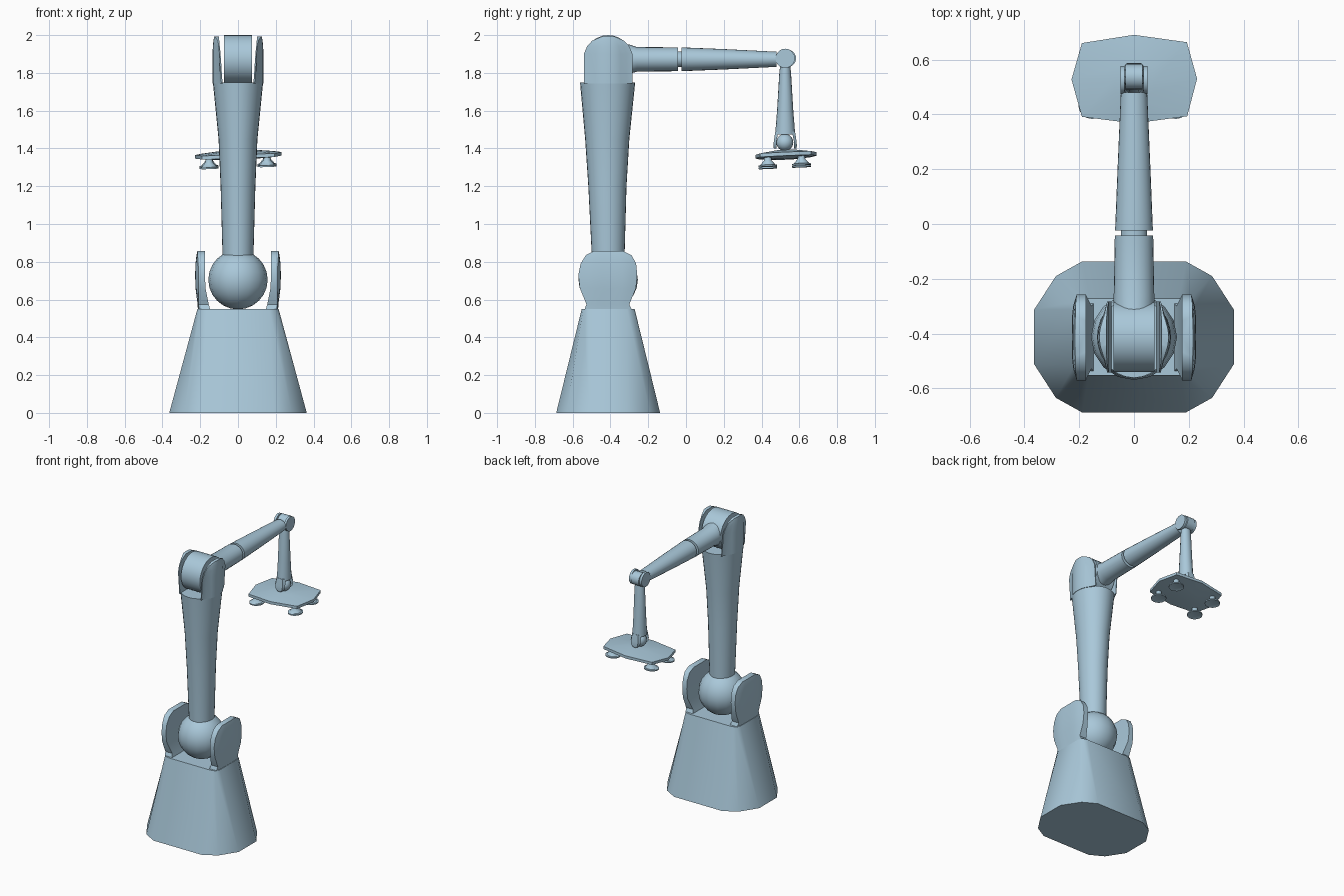
import bpy, bmesh
from math import sin, cos, pi, sqrt, radians
from mathutils import Matrix, Vector

cube = bpy.data.objects.get("Cube")
if cube:
    bpy.data.objects.remove(cube)

paint = bpy.data.materials.new("pale_steel_blue")
paint.use_nodes = True
COLOUR = (0.40, 0.58, 0.70, 1)
paint.diffuse_color = COLOUR
paint.node_tree.nodes["Principled BSDF"].inputs["Base Color"].default_value = COLOUR
parts = []

ARM_Y = -0.412      # column axis
ELBOW_Z = 1.872     # forearm axis
HAND_Y = 0.525      # gripper axis


def finish(name, bm):
    bmesh.ops.recalc_face_normals(bm, faces=bm.faces)
    mesh = bpy.data.meshes.new(name)
    bm.to_mesh(mesh)
    bm.free()
    mesh.materials.append(paint)
    obj = bpy.data.objects.new(name, mesh)
    bpy.context.collection.objects.link(obj)
    parts.append(obj)
    return obj


def loft(name, rings):
    """Skin a stack of equal-length rings and cap both ends."""
    bm = bmesh.new()
    rows = [[bm.verts.new(p) for p in ring] for ring in rings]
    n = len(rows[0])
    for a, b in zip(rows, rows[1:]):
        for i in range(n):
            j = (i + 1) % n
            bm.faces.new((a[i], a[j], b[j], b[i]))
    bm.faces.new(rows[0])
    bm.faces.new(rows[-1])
    return finish(name, bm)


def ellipse(rx, ry, n=24):
    return [(rx * cos(2 * pi * i / n), ry * sin(2 * pi * i / n)) for i in range(n)]


def column(name, sections, n=24):
    """Upright round part from (z, y centre, x radius, y radius)."""
    return loft(name, [[(u, y + v, z) for u, v in ellipse(rx, ry, n)] for z, y, rx, ry in sections])


def beam(name, sections):
    """Round part along y from (y, x radius, z radius)."""
    return loft(name, [[(u, y, ELBOW_Z + v) for u, v in ellipse(rx, rz)] for y, rx, rz in sections])


def drum(name, x, width, y, z, r, n=28):
    return loft(name, [[(x + e, y + u, z + v) for u, v in ellipse(r, r, n)]
                       for e in (-width / 2, width / 2)])


def ball(name, y, z, r, u=16, v=12):
    bm = bmesh.new()
    bmesh.ops.create_uvsphere(bm, u_segments=u, v_segments=v, radius=r,
                              matrix=Matrix.Translation((0, y, z)))
    return finish(name, bm)


def cheek(name, side, rows, outer, n=8):
    """Upright side plate from (z, y0, y1, inner x, outer x), curved by outer()."""
    rings = []
    for z, y0, y1, xi, xo in rows:
        ys = [y0 + (y1 - y0) * i / n for i in range(n + 1)]
        ring = [(side * xi, y, z) for y in ys]
        ring += [(side * max(xi + 0.006, outer(xo, y)), y, z) for y in reversed(ys)]
        rings.append(ring)
    return loft(name, rings)


# Base pedestal: chamfered foot tapering to a nearly rectangular top
def chamfered(quarter, z):
    q = quarter
    loop = q + [(x, -y) for x, y in reversed(q)]
    loop += [(-x, -y) for x, y in q] + [(-x, y) for x, y in reversed(q)]
    return [(x, ARM_Y + y, z) for x, y in loop]


loft("base_pedestal", [
    chamfered([(0.19, 0.275), (0.285, 0.222), (0.364, 0.1)], 0),
    chamfered([(0.165, 0.14), (0.2, 0.132), (0.215, 0.1)], 0.55)])

# Shoulder ears and ball
EAR = [(0.54, -0.54, -0.285, 0.145, 0.212), (0.575, -0.527, -0.3, 0.155, 0.214),
       (0.66, -0.562, -0.265, 0.172, 0.225), (0.73, -0.57, -0.258, 0.175, 0.227),
       (0.79, -0.558, -0.264, 0.175, 0.225), (0.835, -0.53, -0.288, 0.175, 0.22),
       (0.858, -0.485, -0.335, 0.175, 0.215)]
for side, word in ((1, "left"), (-1, "right")):
    cheek("shoulder_ear_" + word, side, EAR,
          lambda x, y: x - 0.018 * min(1, abs(y - ARM_Y) / 0.155) ** 4)
ball("shoulder_ball", ARM_Y, 0.705, 0.157)

# Upper arm, flaring to a rim below the elbow
column("upper_arm", [(0.8, -0.412, 0.08, 0.086), (0.84, -0.412, 0.082, 0.087),
                     (1.2, -0.416, 0.092, 0.101), (1.45, -0.417, 0.103, 0.117),
                     (1.75, -0.415, 0.133, 0.146)], 28)

# Elbow cheeks and drum
TOP = [(1.745, 0.129, 0.135), (1.9, 0.129, 0.135), (1.94, 0.112, 0.133),
       (1.97, 0.085, 0.13), (1.992, 0.035, 0.126)]
for side, word in ((1, "left"), (-1, "right")):
    rows = [(z, ARM_Y - h, ARM_Y + h, 0.082 + 0.02 * max(0, (z - 1.8) / 0.2), x)
            for z, h, x in TOP]
    cheek("elbow_cheek_" + word, side, rows,
          lambda x, y: x * sqrt(max(0, 1 - ((y - ARM_Y) / 0.148) ** 2)))
drum("elbow_drum", 0, 0.15, ARM_Y, ELBOW_Z, 0.128)

# Forearm in two lengths with a narrow swivel between
beam("forearm_rear", [(-0.42, 0.075, 0.09), (-0.3, 0.075, 0.078),
                      (-0.26, 0.074, 0.065), (-0.042, 0.07, 0.063)])
beam("forearm_swivel", [(-0.05, 0.048, 0.042), (-0.015, 0.048, 0.042)])
beam("forearm_front", [(-0.024, 0.069, 0.063), (0.2, 0.06, 0.054), (0.48, 0.048, 0.04)])

# Wrist fork and drum
for side, word in ((1, "left"), (-1, "right")):
    drum("wrist_fork_" + word, side * 0.042, 0.016, HAND_Y, 1.877, 0.051, 20)
drum("wrist_drum", 0, 0.062, HAND_Y + 0.012, 1.877, 0.046, 20)

# Lower arm, with a fork front and back holding the hand ball
column("lower_arm", [(1.86, HAND_Y, 0.032, 0.024), (1.8, HAND_Y, 0.036, 0.031),
                     (1.6, HAND_Y, 0.042, 0.043), (1.475, HAND_Y, 0.046, 0.053)], 16)
for side, word in ((1, "back"), (-1, "front")):
    rings = []
    for z, inner, out, half in ((1.49, 0.036, 0.052, 0.034), (1.44, 0.046, 0.06, 0.04),
                                (1.415, 0.046, 0.062, 0.034), (1.4, 0.046, 0.06, 0.016)):
        a, b = HAND_Y + side * inner, HAND_Y + side * out
        rings.append([(-half, a, z), (half, a, z), (half * 0.7, b, z), (-half * 0.7, b, z)])
    loft("hand_fork_" + word, rings)
ball("hand_ball", HAND_Y - 0.002, 1.432, 0.045)


# Gripper plate: shallow domed octagon, slightly tilted
def tilt(x, y, z):
    return Vector((x, y + HAND_Y, z + 0.035 * x + 0.045 * y))


OUTLINE = [(0, 0.165), (0.193, 0.138), (0.23, 0.005), (0.194, -0.132),
           (0, -0.158), (-0.19, -0.134), (-0.228, 0.002), (-0.19, 0.135)]
loft("gripper_plate", [[tilt(x * s, y * s, z) for x, y in OUTLINE]
                       for s, z in ((0.35, 1.343), (1, 1.354), (1, 1.373), (0.35, 1.39))])

# Four suction cups: stem, cone and flat lip
for x in (-0.153, 0.153):
    for y in (-0.092, 0.086):
        loft("suction_cup", [[tilt(x + u, y + v, z) for u, v in ellipse(r, r, 16)]
                             for z, r in ((1.355, 0.018), (1.336, 0.02), (1.312, 0.04),
                                          (1.31, 0.05), (1.302, 0.05), (1.306, 0.036))])

# Smooth shading with sharp edges kept
bpy.ops.object.select_all(action='DESELECT')
for obj in parts:
    obj.select_set(True)
bpy.context.view_layer.objects.active = parts[0]
bpy.ops.object.shade_smooth_by_angle(angle=radians(38))
